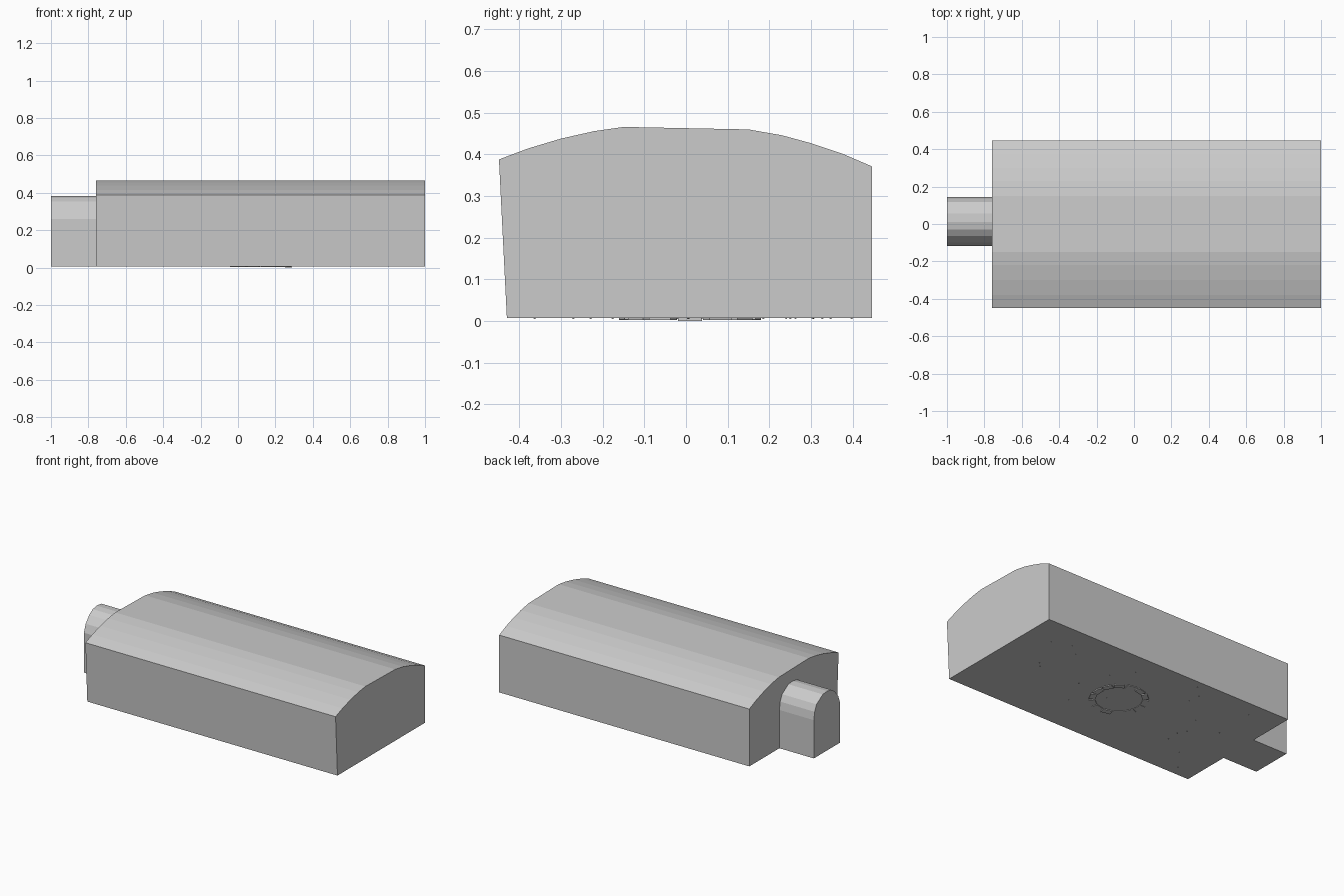
import bpy, bmesh, math, random
from mathutils import Matrix

if "Cube" in bpy.data.objects:
    bpy.data.objects.remove(bpy.data.objects["Cube"])

random.seed(4)
FLOOR = 0.007


def finish(name, bm):
    bmesh.ops.recalc_face_normals(bm, faces=bm.faces)
    mesh = bpy.data.meshes.new(name)
    bm.to_mesh(mesh)
    bm.free()
    obj = bpy.data.objects.new(name, mesh)
    bpy.context.collection.objects.link(obj)
    return obj


def extrude_x(name, profile, x0, x1):
    bm = bmesh.new()
    face = bm.faces.new([bm.verts.new((x0, y, z)) for y, z in profile])
    ext = bmesh.ops.extrude_face_region(bm, geom=[face], use_keep_orig=True)
    verts = [g for g in ext["geom"] if isinstance(g, bmesh.types.BMVert)]
    bmesh.ops.translate(bm, verts=verts, vec=(x1 - x0, 0, 0))
    return finish(name, bm)


# Main hall with a low vaulted roof
extrude_x("vaulted_hall", [
    (-0.43, FLOOR), (0.447, FLOOR), (0.447, 0.371), (0.375, 0.402),
    (0.30, 0.427), (0.23, 0.446), (0.15, 0.460), (0.0, 0.463),
    (-0.15, 0.466), (-0.22, 0.456), (-0.30, 0.438), (-0.38, 0.414),
    (-0.449, 0.388)], -0.758, 1.0)

# Narrow arched entrance passage
extrude_x("entrance_passage", [
    (-0.118, FLOOR), (0.145, FLOOR), (0.145, 0.25), (0.137, 0.30),
    (0.118, 0.34), (0.055, 0.379), (0.01, 0.383), (-0.03, 0.376),
    (-0.065, 0.353), (-0.10, 0.31), (-0.118, 0.26)], -1.0, -0.758)

# Ring of hearth stones just showing through the floor
bm = bmesh.new()
count = 14
for i in range(count):
    a = 2 * math.pi * i / count
    low = 0.0 if i == 0 else random.uniform(0.002, 0.005)
    m = (Matrix.Translation((0.12 + 0.15 * math.cos(a), 0.01 + 0.15 * math.sin(a), low + 0.015))
         @ Matrix.Rotation(a, 4, 'Z') @ Matrix.Diagonal((0.036, 0.058, 0.03, 1)))
    bmesh.ops.create_cube(bm, size=1, matrix=m)
finish("hearth_stones", bm)

# Scattered pebbles whose undersides poke through the floor
bm = bmesh.new()
for i in range(24):
    pos = (random.uniform(-0.7, 0.95), random.uniform(-0.4, 0.4), 0.012)
    bmesh.ops.create_icosphere(bm, subdivisions=1, radius=0.007,
                               matrix=Matrix.Translation(pos))
finish("floor_pebbles", bm)
